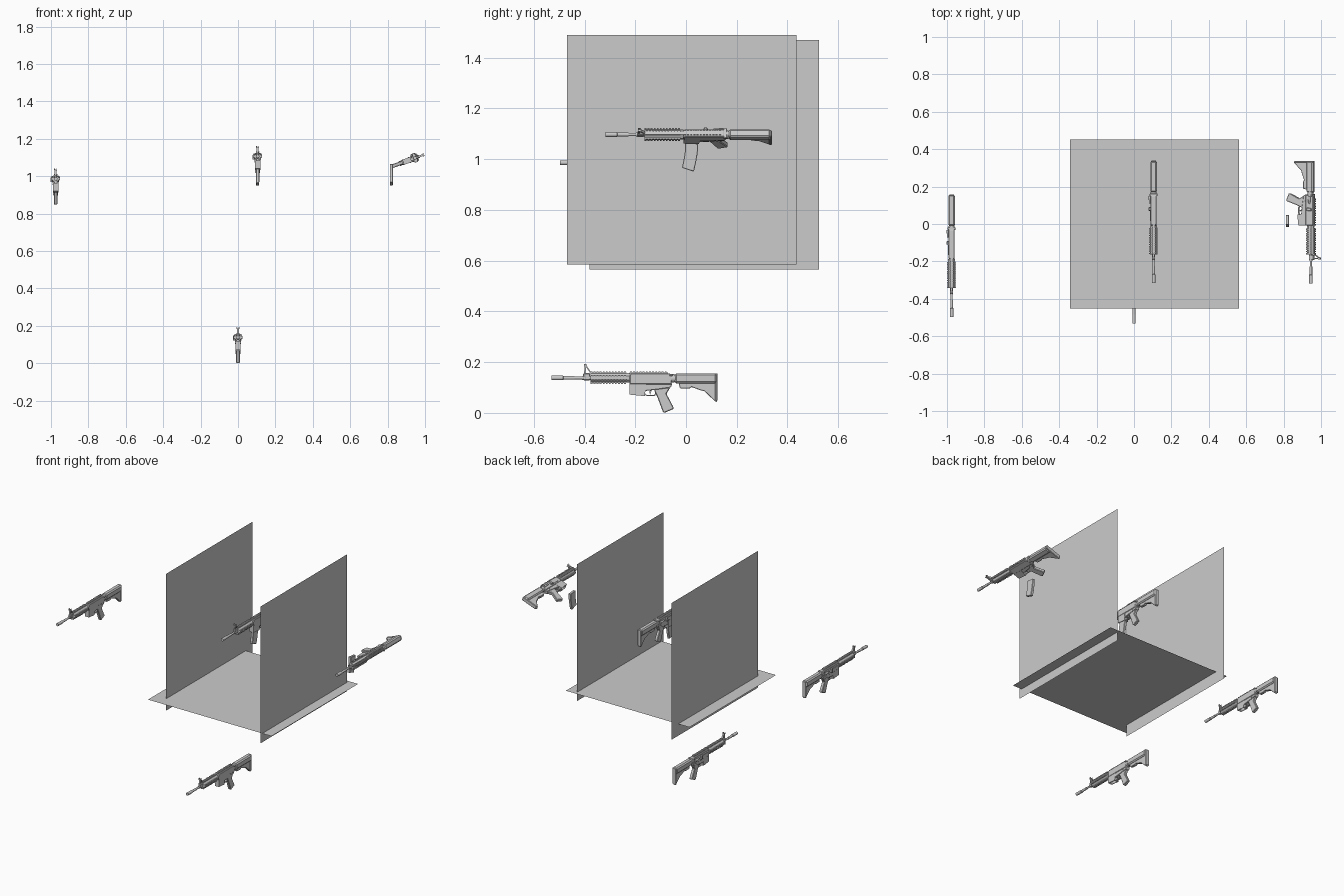
import bpy, bmesh, math
from mathutils import Matrix, Vector

if "Cube" in bpy.data.objects:
    bpy.data.objects.remove(bpy.data.objects["Cube"])

AXIS = 0.138   # height of the barrel line
parts = []     # (name, mesh), all in the frame of the standing carbine


def finish(name, bm, smooth=False):
    bmesh.ops.recalc_face_normals(bm, faces=bm.faces)
    me = bpy.data.meshes.new(name)
    bm.to_mesh(me)
    bm.free()
    if smooth:
        me.shade_smooth()
        me.set_sharp_from_angle(angle=math.radians(40))
    parts.append((name, me))


def add_profile(bm, pts, width, x=0.0, bevel=0.0):
    """Side outline in (y, z), extruded across x."""
    tmp = bmesh.new()
    f = tmp.faces.new([tmp.verts.new((x - width / 2, y, z)) for y, z in pts])
    ext = bmesh.ops.extrude_face_region(tmp, geom=[f])
    moved = [v for v in ext["geom"] if isinstance(v, bmesh.types.BMVert)]
    bmesh.ops.translate(tmp, verts=moved, vec=(width, 0, 0))
    bmesh.ops.recalc_face_normals(tmp, faces=tmp.faces)
    if bevel:
        bmesh.ops.bevel(tmp, geom=tmp.edges[:], offset=bevel, segments=1, affect='EDGES')
    me = bpy.data.meshes.new("tmp")
    tmp.to_mesh(me)
    tmp.free()
    bm.from_mesh(me)
    bpy.data.meshes.remove(me)


def add_box(bm, y0, y1, z0, z1, width, x=0.0, bevel=0.0):
    add_profile(bm, [(y0, z0), (y1, z0), (y1, z1), (y0, z1)], width, x, bevel)


def add_lathe(bm, rings, segs=16, x=0.0, z=AXIS):
    """Rings of (y, radius) around an axis along y."""
    loops = []
    for y, r in rings:
        loops.append([bm.verts.new((x + r * math.cos(a), y, z + r * math.sin(a)))
                      for a in (2 * math.pi * (i + 0.5) / segs for i in range(segs))])
    for a, b in zip(loops, loops[1:]):
        for i in range(segs):
            j = (i + 1) % segs
            bm.faces.new((a[i], a[j], b[j], b[i]))
    bm.faces.new(loops[0])
    bm.faces.new(loops[-1])


def profile(name, pts, width, x=0.0, bevel=0.0):
    bm = bmesh.new()
    add_profile(bm, pts, width, x, bevel)
    finish(name, bm)


def box(name, *args, **kw):
    bm = bmesh.new()
    add_box(bm, *args, **kw)
    finish(name, bm)


def lathe(name, *args, **kw):
    bm = bmesh.new()
    add_lathe(bm, *args, **kw)
    finish(name, bm, True)


# Barrel with muzzle device and gas block
lathe("barrel", [(-0.531, 0.005), (-0.531, 0.0095), (-0.485, 0.0095), (-0.483, 0.0075),
                 (-0.44, 0.0075), (-0.44, 0.006), (-0.41, 0.006), (-0.41, 0.008), (-0.36, 0.008)])
box("gas_block", -0.405, -0.378, 0.128, 0.157, 0.016, bevel=0.003)

# Front sight: open triangle with a post between two ears
bm = bmesh.new()
add_profile(bm, [(-0.402, 0.15), (-0.396, 0.15), (-0.394, 0.186), (-0.4, 0.186)], 0.010)
add_profile(bm, [(-0.376, 0.155), (-0.37, 0.155), (-0.392, 0.186), (-0.398, 0.186)], 0.010)
add_box(bm, -0.403, -0.391, 0.182, 0.186, 0.014)
add_box(bm, -0.398, -0.395, 0.186, 0.190, 0.003)
for s in (-1, 1):
    add_box(bm, -0.402, -0.392, 0.184, 0.193, 0.003, x=s * 0.006)
finish("front_sight", bm)

# Handguard core and end collar
lathe("handguard", [(-0.377, 0.009), (-0.377, 0.018), (-0.232, 0.018), (-0.232, 0.0205),
                    (-0.222, 0.0205), (-0.222, 0.01)], segs=8)

# Four toothed rails round the handguard
bm = bmesh.new()
for k in range(4):
    start = len(bm.verts)
    add_box(bm, -0.377, -0.234, AXIS + 0.014, AXIS + 0.0205, 0.014)
    for i in range(12):
        y = -0.376 + i * 0.012
        add_box(bm, y, y + 0.007, AXIS + 0.0195, AXIS + 0.0245, 0.018)
    bm.verts.ensure_lookup_table()
    bmesh.ops.rotate(bm, verts=bm.verts[start:], cent=(0, 0, AXIS),
                     matrix=Matrix.Rotation(k * math.pi / 2, 3, 'Y'))
finish("handguard_rails", bm)

# Upper receiver with toothed top rail
profile("upper_receiver", [(-0.222, 0.112), (-0.057, 0.112), (-0.057, 0.15), (-0.065, 0.156),
                           (-0.215, 0.156), (-0.222, 0.15)], 0.032, bevel=0.003)
bm = bmesh.new()
add_box(bm, -0.222, -0.07, 0.154, 0.159, 0.014)
for i in range(12):
    y = -0.221 + i * 0.0125
    add_box(bm, y, y + 0.0075, 0.158, 0.163, 0.018)
finish("top_rail", bm)

# Right side fittings: port cover, deflector, forward assist; charging handle behind
box("port_cover", -0.2, -0.145, 0.122, 0.14, 0.004, x=-0.017)
profile("case_deflector", [(-0.145, 0.12), (-0.125, 0.125), (-0.13, 0.148), (-0.142, 0.148)],
        0.013, x=-0.02, bevel=0.002)
lathe("forward_assist", [(-0.105, 0.005), (-0.078, 0.007), (-0.066, 0.007)], segs=10, x=-0.02, z=0.136)
box("charging_handle", -0.066, -0.052, 0.146, 0.154, 0.042, bevel=0.002)

# Lower receiver with open magazine well
profile("lower_receiver", [(-0.165, 0.086), (-0.115, 0.092), (-0.06, 0.1), (-0.054, 0.114),
                           (-0.06, 0.118), (-0.165, 0.118)], 0.026, bevel=0.002)
bm = bmesh.new()
for s in (-1, 1):
    add_profile(bm, [(-0.222, 0.072), (-0.162, 0.066), (-0.158, 0.116), (-0.222, 0.116)],
                0.004, x=s * 0.0125)
add_profile(bm, [(-0.222, 0.072), (-0.217, 0.0715), (-0.217, 0.116), (-0.222, 0.116)], 0.025)
add_profile(bm, [(-0.167, 0.0665), (-0.162, 0.066), (-0.158, 0.116), (-0.163, 0.116)], 0.025)
finish("magazine_well", bm)
for s in (-1, 1):
    lathe("receiver_pin", [(-0.003, 0.004), (0.003, 0.004)], segs=10, x=0, z=0)
    parts[-1][1].transform(Matrix.Translation((s * 0.0135, -0.09, 0.108)) @ Matrix.Rotation(math.pi / 2, 4, 'Z'))

# Trigger and guard
profile("trigger_guard", [(-0.163, 0.072), (-0.155, 0.067), (-0.122, 0.067), (-0.112, 0.09),
                          (-0.117, 0.09), (-0.125, 0.071), (-0.155, 0.071), (-0.163, 0.078)], 0.01)
profile("trigger", [(-0.142, 0.09), (-0.145, 0.08), (-0.141, 0.073), (-0.138, 0.081), (-0.134, 0.09)], 0.005)

# Pistol grip
profile("pistol_grip", [(-0.125, 0.098), (-0.124, 0.085), (-0.112, 0.06), (-0.091, 0.004), (-0.085, 0.0),
                        (-0.048, 0.016), (-0.05, 0.024), (-0.077, 0.075), (-0.062, 0.1)],
        0.02, bevel=0.003)

# Buffer tube and adjustable stock
lathe("buffer_tube", [(-0.06, 0.017), (-0.045, 0.017), (-0.045, 0.0155), (0.1, 0.0155)], segs=12, z=0.136)
box("stock_body", -0.045, 0.122, 0.116, 0.156, 0.035, bevel=0.007)
profile("stock_web", [(-0.03, 0.122), (-0.024, 0.097), (0.014, 0.096), (0.022, 0.102), (0.06, 0.088),
                      (0.072, 0.086), (0.117, 0.043), (0.122, 0.045), (0.122, 0.125)], 0.018, bevel=0.002)
box("butt_plate", 0.115, 0.125, 0.048, 0.156, 0.026, bevel=0.003)
rifle = parts[:]

# Curved magazine
parts.clear()
profile("magazine", [(-0.217, 0.095), (-0.165, 0.09), (-0.167, 0.055), (-0.173, 0.02), (-0.182, -0.019),
                     (-0.229, -0.004), (-0.222, 0.03), (-0.217, 0.062)], 0.017, bevel=0.002)
magazine = parts[:]


def place(items, prefix, loc, roll=0.0):
    for n, me in items:
        ob = bpy.data.objects.new(prefix + "_" + n, me)
        ob.matrix_world = Matrix.Translation(Vector(loc)) @ Matrix.Rotation(roll, 4, 'Y')
        bpy.context.collection.objects.link(ob)


# Four poses of the carbine, plus the dropped magazine
place(rifle, "low_carbine", (0, 0, 0))
place(rifle, "left_carbine", (-0.975, 0.034, 0.848))
place(rifle + magazine, "middle_carbine", (0.105, 0.215, 0.968))
place(rifle, "tilted_carbine", (0.816, 0.213, 1.05), math.radians(70))
place(magazine, "dropped", (0.82, 0.213, 0.97))

# Flat square panels around the middle carbine
H = 0.4525
for name, loc, rot in (("floor_panel", (0.11, 0, 0.643), 0),
                       ("left_panel", (-0.26, 0.0725, 1.0175), math.pi / 2),
                       ("right_panel", (0.495, -0.0175, 1.0375), math.pi / 2)):
    me = bpy.data.meshes.new(name)
    me.from_pydata([(-H, -H, 0), (H, -H, 0), (H, H, 0), (-H, H, 0)], [], [(0, 1, 2, 3)])
    ob = bpy.data.objects.new(name, me)
    ob.location = loc
    ob.rotation_euler = (0, rot, 0)
    bpy.context.collection.objects.link(ob)
